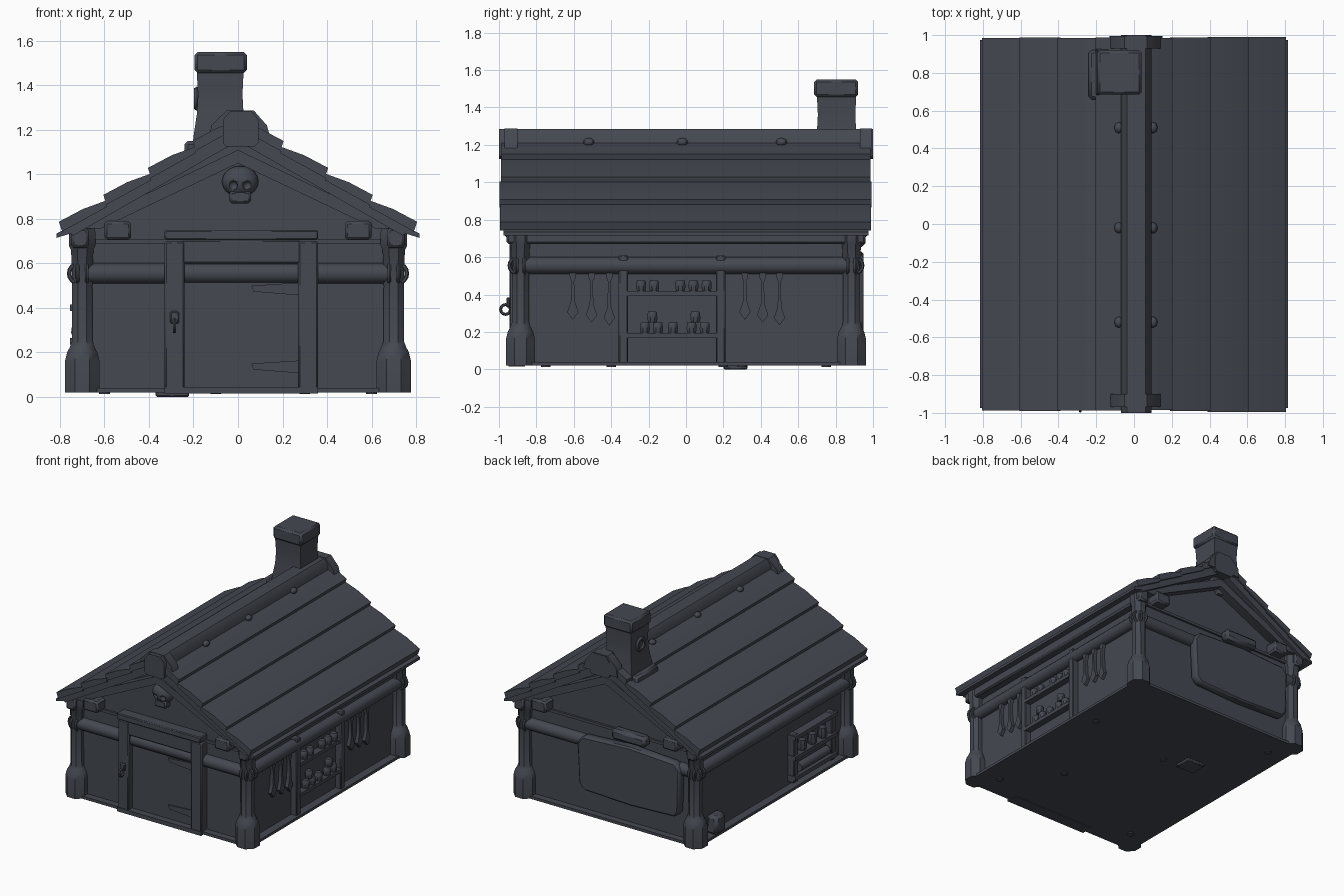
import bpy, bmesh, math, random
from mathutils import Vector, Matrix

if "Cube" in bpy.data.objects:
    bpy.data.objects.remove(bpy.data.objects["Cube"])

random.seed(4)
slate = bpy.data.materials.new("dark_slate")
slate.diffuse_color = (0.058, 0.065, 0.081, 1)
slate.use_nodes = True
slate.node_tree.nodes["Principled BSDF"].inputs["Base Color"].default_value = slate.diffuse_color


def finish(name, bm, bevel=0):
    bmesh.ops.recalc_face_normals(bm, faces=bm.faces[:])
    if bevel:
        bmesh.ops.bevel(bm, geom=bm.edges[:], offset=bevel, segments=1, affect='EDGES')
    me = bpy.data.meshes.new(name)
    bm.to_mesh(me)
    bm.free()
    me.materials.append(slate)
    ob = bpy.data.objects.new(name, me)
    bpy.context.collection.objects.link(ob)
    return ob


def box(name, x0, x1, y0, y1, z0, z1, bevel=0.0):
    bm = bmesh.new()
    m = Matrix.Translation(((x0 + x1) / 2, (y0 + y1) / 2, (z0 + z1) / 2))
    bmesh.ops.create_cube(bm, size=1, matrix=m @ Matrix.Diagonal((x1 - x0, y1 - y0, z1 - z0, 1)))
    return finish(name, bm, bevel)


def prism(name, pts, a, b, axis='Y', bevel=0):
    """Extrude a profile: (x, z) along Y, or (y, z) along X."""
    bm = bmesh.new()
    place = (lambda p, t: (p[0], t, p[1])) if axis == 'Y' else (lambda p, t: (t, p[0], p[1]))
    lo = [bm.verts.new(place(p, a)) for p in pts]
    hi = [bm.verts.new(place(p, b)) for p in pts]
    bm.faces.new(lo)
    bm.faces.new(hi)
    for i in range(len(pts)):
        j = (i + 1) % len(pts)
        bm.faces.new((lo[i], lo[j], hi[j], hi[i]))
    return finish(name, bm, bevel)


def lathe(name, profile, cx, cy, sides=8):
    """Stack of regular polygons; profile is (half width, z)."""
    bm = bmesh.new()
    rings = []
    for r, z in profile:
        R = r / math.cos(math.pi / sides)
        ang = [(k + 0.5) * 2 * math.pi / sides for k in range(sides)]
        rings.append([bm.verts.new((cx + R * math.cos(t), cy + R * math.sin(t), z)) for t in ang])
    for a, b in zip(rings, rings[1:]):
        for i in range(sides):
            j = (i + 1) % sides
            bm.faces.new((a[i], a[j], b[j], b[i]))
    bm.faces.new(rings[0])
    bm.faces.new(rings[-1])
    return finish(name, bm)


def rod(name, p, q, r, r2=None, sides=10):
    p, q = Vector(p), Vector(q)
    bm = bmesh.new()
    rot = (q - p).to_track_quat('Z', 'Y').to_matrix().to_4x4()
    bmesh.ops.create_cone(bm, cap_ends=True, segments=sides, radius1=r, radius2=r if r2 is None else r2,
                          depth=(q - p).length, matrix=Matrix.Translation((p + q) / 2) @ rot)
    return finish(name, bm)


def ball(name, c, s, seg=12):
    bm = bmesh.new()
    bmesh.ops.create_uvsphere(bm, u_segments=seg, v_segments=seg // 2 + 2, radius=1,
                              matrix=Matrix.Translation(c) @ Matrix.Diagonal((*s, 1)))
    return finish(name, bm)


def ring(name, c, R, r, axis):
    bpy.ops.mesh.primitive_torus_add(location=c, major_radius=R, minor_radius=r, major_segments=16,
                                     minor_segments=6, rotation=(0, math.pi / 2, 0) if axis == 'X' else (math.pi / 2, 0, 0))
    ob = bpy.context.object
    ob.name = name
    ob.data.materials.append(slate)


# Floor and gabled body
box("floor", -0.75, 0.75, -0.93, 0.93, 0.02, 0.04)
prism("house_body", [(-0.69, 0.03), (0.69, 0.03), (0.69, 0.78), (0, 1.18), (-0.69, 0.78)], -0.88, 0.88)
for x, y in ((-0.6, -0.75), (0.6, -0.75), (0.3, -0.4), (-0.1, 0.2), (-0.6, 0.75), (0.6, 0.3)):
    rod("floor_peg", (x, y, 0.012), (x, y, 0.03), 0.025)
box("floor_plate", -0.37, -0.22, 0.2, 0.33, 0, 0.03, 0.006)

# Corner posts with wide feet, heads and lashings
for sx in (-1, 1):
    for sy in (-1, 1):
        x, y = sx * 0.70, sy * 0.885
        lathe("corner_post", [(0.078, 0.02), (0.078, 0.16), (0.068, 0.2), (0.055, 0.225), (0.046, 0.25),
                              (0.045, 0.5), (0.05, 0.66), (0.06, 0.68), (0.06, 0.74), (0.045, 0.78)], x, y)
        for d in (-0.02, 0.02):
            ring("post_lashing", (x + d, sy * 0.9, 0.555), 0.044, 0.01, 'X')
            ring("post_lashing", (sx * 0.715, y + d, 0.555), 0.044, 0.01, 'Y')

# Horizontal logs and eave beams
for s in (-1, 1):
    rod("end_log", (-0.73, s * 0.885, 0.555), (0.73, s * 0.885, 0.555), 0.046)
    rod("side_log", (s * 0.7, -0.87, 0.555), (s * 0.7, 0.87, 0.555), 0.046)
    box("eave_beam", s * 0.71 - 0.04, s * 0.71 + 0.04, -0.96, 0.96, 0.67, 0.76, 0.012)
    box("purlin", s * 0.54 - 0.06, s * 0.54 + 0.06, -0.97, 0.97, 0.705, 0.79, 0.012)
    box("gable_tie", -0.68, 0.68, s * 0.885 - 0.01, s * 0.885 + 0.01, 0.69, 0.71)

# Overlapping roof planks, rafters and gable trim on both slopes
def top(x):
    return 1.26 - 0.605 * x

for s in (-1, 1):
    for i in range(4):
        a, b = 0.2 * i - 0.01, 0.2 * i + 0.205
        pts = [(a, top(a) - 0.02), ((a + b) / 2, top((a + b) / 2) + 0.006), (b, top(b) + 0.014),
               (b - 0.015, top(b) - 0.03), (a, top(a) - 0.05)]
        e = random.uniform(0, 0.012)
        prism("roof_plank", [(s * x, z) for x, z in pts], -0.985 - e, 0.985 + e / 2)
    prism("eave_lip", [(s * 0.7, 0.79), (s * 0.815, 0.735), (s * 0.815, 0.715), (s * 0.7, 0.75)], -0.975, 0.975)
    for t in (-1, 1):
        y0, y1 = sorted((t * 0.87, t * 0.975))
        prism("rafter", [(0, 1.22), (s * 0.78, 0.755), (s * 0.74, 0.725), (0, 1.15)], y0, y1)
        y0, y1 = sorted((t * 0.87, t * 0.95))
        prism("gable_trim", [(0, 1.11), (s * 0.73, 0.76), (s * 0.62, 0.755), (0, 1.05)], y0, y1)

# Ridge beam, end straps and pegs
R, cx, cz = 0.08, 0.012, 1.205
octo = [(cx + a * R, cz + b * R) for a, b in ((-1, -.8), (-.8, -1), (.8, -1), (1, -.8), (1, .5), (.6, 1), (-.6, 1), (-1, .5))]
prism("ridge_beam", octo, -1.0, 1.0)
for y0, y1 in ((-0.97, -0.9), (0.93, 0.995)):
    prism("ridge_strap", [(-0.13, 1.15), (-0.12, 1.22), (-0.05, 1.288), (0.07, 1.288), (0.13, 1.22), (0.15, 1.15)], y0, y1)
for y in (-0.52, -0.02, 0.51):
    for x in (-0.08, 0.1):
        ball("ridge_peg", (x, y, 1.215), (0.025, 0.03, 0.022), 8)

# Chimney with flared foot, cap and round ornament
lathe("chimney_shaft", [(0.13, 1.05), (0.12, 1.17), (0.105, 1.27), (0.1, 1.36), (0.105, 1.46)], -0.08, 0.805, 4)
box("chimney_cap", -0.195, 0.04, 0.685, 0.92, 1.455, 1.55, 0.014)
box("chimney_foot", -0.24, 0.0, 0.66, 0.92, 1.02, 1.15, 0.015)
ring("chimney_ornament", (-0.185, 0.8, 1.34), 0.04, 0.014, 'X')

# Door: frame, leaf, hinges and ring handle
box("door_post_left", -0.33, -0.24, -0.945, -0.86, 0.03, 0.7, 0.008)
box("door_post_right", 0.27, 0.36, -0.945, -0.86, 0.03, 0.7, 0.008)
box("door_lintel", -0.25, 0.28, -0.94, -0.86, 0.6, 0.705, 0.006)
box("door_cap", -0.33, 0.36, -0.96, -0.86, 0.705, 0.75, 0.006)
box("door_sill", -0.33, 0.36, -0.95, -0.86, 0.015, 0.045)
box("door_leaf", -0.24, 0.27, -0.9, -0.87, 0.045, 0.6)
for z in (0.135, 0.485):
    prism("door_hinge", [(0.27, z + 0.028), (0.06, z + 0.015), (0.07, z - 0.012), (0.27, z - 0.028)], -0.91, -0.895)
box("handle_plate", -0.305, -0.265, -0.96, -0.94, 0.33, 0.385, 0.006)
ring("door_handle", (-0.285, -0.965, 0.32), 0.026, 0.008, 'X')

# Skull ornament on the front gable, with cut eye sockets and nose
cut = bmesh.new()
for x, z, r in ((-0.022, 0.95, 0.021), (0.042, 0.95, 0.021), (0.01, 0.918, 0.01)):
    bmesh.ops.create_uvsphere(cut, u_segments=10, v_segments=8, radius=r, matrix=Matrix.Translation((x, -0.945, z)))
cutter = finish("socket_cutter", cut)
cutter.hide_render = True
cutter.display_type = 'WIRE'
skull = ball("skull", (0.01, -0.89, 0.968), (0.082, 0.062, 0.07), 16)
mod = skull.modifiers.new("sockets", 'BOOLEAN')
mod.operation, mod.object = 'DIFFERENCE', cutter
box("skull_jaw", -0.038, 0.058, -0.935, -0.87, 0.87, 0.925, 0.01)

# Right wall: shelf unit with jars
for y in (-0.335, 0.185):
    box("shelf_post", 0.68, 0.735, y - 0.025, y + 0.025, 0.03, 0.61, 0.006)
for z in (0.18, 0.405):
    box("shelf_board", 0.68, 0.74, -0.32, 0.17, z - 0.013, z + 0.013)
jars = [(-0.24, .418), (-0.17, .418), (-0.03, .418), (0.04, .418), (0.11, .418),
        (-0.22, .193), (-0.15, .193), (-0.07, .193), (0.03, .193), (0.1, .193), (-0.18, .25), (0.05, .25)]
for y, z in jars:
    lathe("shelf_jar", [(0.022, z), (0.027, z + 0.02), (0.025, z + 0.05), (0.02, z + 0.058)], 0.712, y)

# Right wall: hanging utensils
for i, y in enumerate((-0.605, -0.505, -0.41, 0.315, 0.41, 0.5)):
    b = 0.285 - 0.015 * (i % 3)
    prism("hanging_utensil", [(y - 0.018, 0.52), (y + 0.018, 0.52), (y + 0.016, 0.49), (y + 0.007, 0.47),
                              (y + 0.01, b + 0.08), (y + 0.03, b + 0.02), (y, b - 0.02), (y - 0.03, b + 0.02),
                              (y - 0.01, b + 0.08), (y - 0.007, 0.47), (y - 0.016, 0.49)], 0.695, 0.72, 'X')

# Left wall: small rack with rolled goods, and a block near the back post
for y in (-0.68, -0.24):
    box("rack_post", -0.74, -0.68, y - 0.025, y + 0.025, 0.06, 0.42, 0.006)
for z in (0.1, 0.25, 0.4):
    box("rack_board", -0.755, -0.68, -0.71, -0.21, z - 0.015, z + 0.015)
for y in (-0.58, -0.46, -0.34):
    lathe("rack_jar", [(0.025, 0.265), (0.032, 0.29), (0.025, 0.34)], -0.718, y)
rod("rack_roll", (-0.72, -0.63, 0.15), (-0.72, -0.29, 0.15), 0.032)
box("wall_block", -0.77, -0.68, 0.62, 0.74, 0.04, 0.18, 0.02)

# Back wall: bulging rounded board with a bracket above
board = [(-0.6, 0.25), (-0.57, 0.21), (-0.2, 0.195), (0.18, 0.21), (0.22, 0.25),
         (0.235, 0.55), (0.19, 0.61), (-0.2, 0.63), (-0.57, 0.61), (-0.61, 0.56)]
prism("back_board", board, 0.88, 0.95, bevel=0.012)
box("back_bracket", -0.33, -0.05, 0.88, 0.96, 0.655, 0.735, 0.02)

# Smooth shading that keeps hard edges
bpy.ops.object.select_all(action='DESELECT')
for ob in bpy.data.objects:
    ob.select_set(True)
    bpy.context.view_layer.objects.active = ob
bpy.ops.object.shade_smooth_by_angle(angle=math.radians(40))
